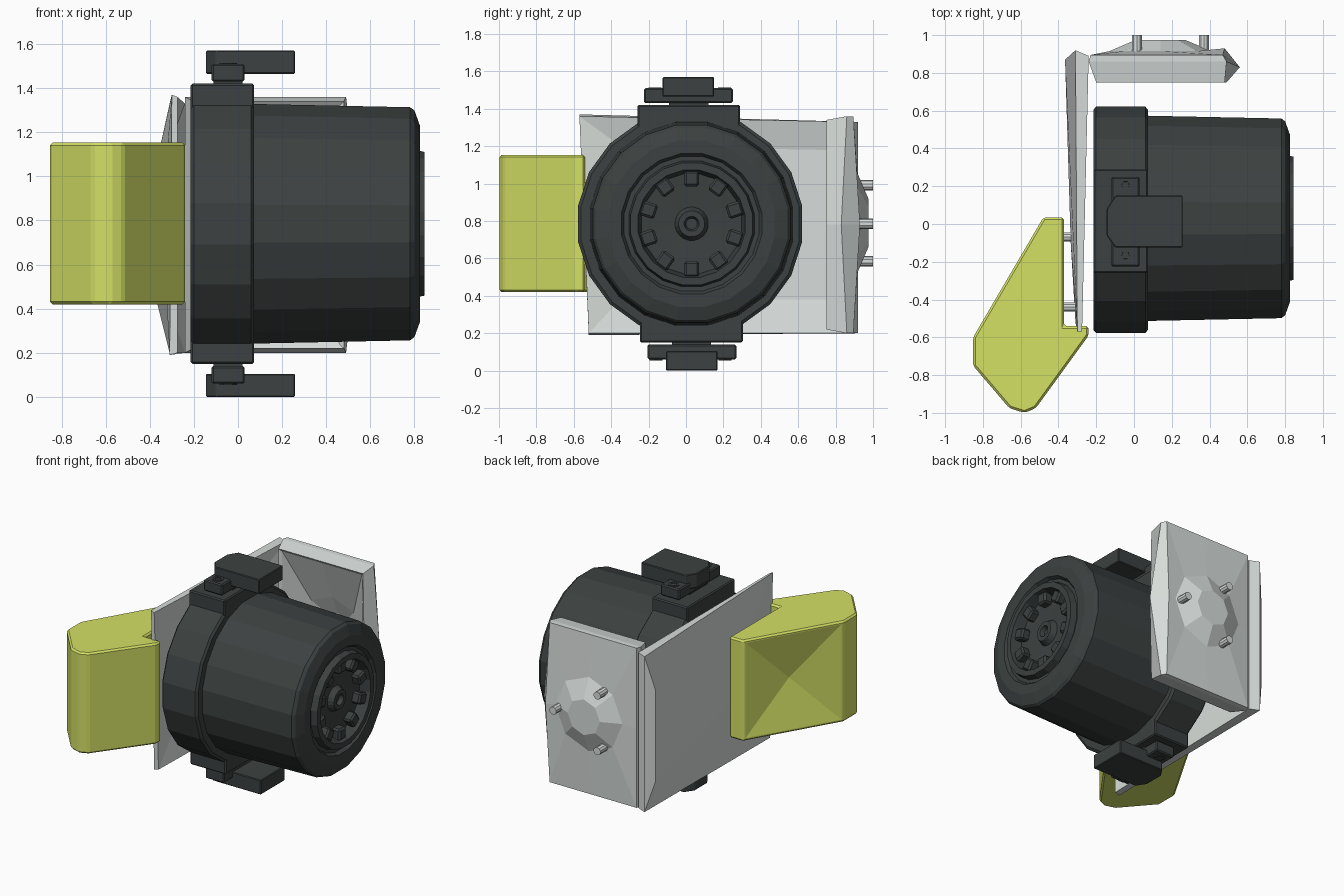
import bpy, bmesh
from math import sin, cos, pi
from mathutils import Vector, Matrix

if "Cube" in bpy.data.objects:
    bpy.data.objects.remove(bpy.data.objects["Cube"])

CY, CZ = 0.022, 0.785          # motor axis (runs along x)


def material(name, rgb):
    m = bpy.data.materials.new(name)
    m.diffuse_color = (*rgb, 1)
    m.use_nodes = True
    m.node_tree.nodes["Principled BSDF"].inputs["Base Color"].default_value = m.diffuse_color
    return m


DARK = material("dark_metal", (0.045, 0.053, 0.052))
LIGHT = material("light_metal", (0.68, 0.72, 0.70))
LIME = material("lime_paint", (0.66, 0.75, 0.13))


def finish(name, bm, mat, bevel=0):
    bmesh.ops.recalc_face_normals(bm, faces=bm.faces)
    me = bpy.data.meshes.new(name)
    bm.to_mesh(me)
    bm.free()
    ob = bpy.data.objects.new(name, me)
    bpy.context.collection.objects.link(ob)
    me.materials.append(mat)
    if bevel:
        b = ob.modifiers.new("bevel", 'BEVEL')
        b.width, b.segments = bevel, 1
    return ob


def loft(name, rings, mat, bevel=0):
    """Skin equal-length rings of points and cap both ends."""
    bm = bmesh.new()
    vs = [[bm.verts.new(p) for p in r] for r in rings]
    n = len(rings[0])
    for a, b in zip(vs, vs[1:]):
        for i in range(n):
            j = (i + 1) % n
            bm.faces.new((a[i], a[j], b[j], b[i]))
    bm.faces.new(vs[0])
    bm.faces.new(vs[-1])
    return finish(name, bm, mat, bevel)


def prism(name, pts, z0, z1, mat, bevel=0):
    return loft(name, [[(x, y, z) for x, y in pts] for z in (z0, z1)], mat, bevel)


def box(name, x0, x1, y0, y1, z0, z1, mat, bevel=0):
    return prism(name, [(x0, y0), (x1, y0), (x1, y1), (x0, y1)], z0, z1, mat, bevel)


def turned(name, profile, sides, mat, cy=CY, cz=CZ):
    """Lathe an (x, radius) profile around an x-directed axis."""
    ang = [2 * pi * (i + 0.5) / sides for i in range(sides)]
    return loft(name, [[(x, cy + r * cos(a), cz + r * sin(a)) for a in ang]
                       for x, r in profile], mat)


# motor housing with recessed end
turned("motor_body", [(0.0, 0.545), (0.07, 0.55), (0.78, 0.535), (0.80, 0.52), (0.825, 0.45),
                      (0.825, 0.38), (0.80, 0.365), (0.80, 0.34), (0.845, 0.33), (0.845, 0.29),
                      (0.77, 0.27), (0.76, 0.09), (0.80, 0.07), (0.80, 0.04), (0.77, 0.03)],
       20, DARK, CY + 0.008, CZ)
for i in range(10):
    r = Matrix.Rotation(2 * pi * i / 10, 4, 'X')
    tooth = box(f"end_tooth_{i}", 0.755, 0.825, -0.04, 0.04, 0.20, 0.285, DARK, 0.012)
    tooth.data.transform(Matrix.Translation((0, CY + 0.008, CZ)) @ r)

# mounting flange
turned("flange", [(-0.215, 0.59), (-0.20, 0.607), (0.06, 0.607), (0.073, 0.59)], 20, DARK)

# clamps above and below, the lower one turned half a turn about the axis
for k, side in enumerate(("upper", "lower")):
    parts = [
        box(side + "_flange_pad", -0.215, 0.073, -0.26, 0.29, 1.22, 1.42, DARK, 0.008),
        box(side + "_clamp_stem", -0.11, 0.02, -0.09, 0.12, 1.40, 1.50, DARK),
        box(side + "_clamp_bar", -0.12, 0.03, -0.225, 0.25, 1.43, 1.51, DARK, 0.008),
        prism(side + "_clamp_block", [(-0.145, -0.06), (-0.10, -0.125), (0.258, -0.125),
              (0.258, 0.15), (-0.10, 0.15), (-0.145, 0.08)], 1.465, 1.57, DARK, 0.005),
    ]
    for s in (-1, 1):
        ring = [(cos(i * pi / 3), sin(i * pi / 3)) for i in range(6)]
        y = 0.02 + s * 0.185
        parts.append(loft(f"{side}_clamp_bolt_{s}",
                          [[(-0.045 + r * c, y + r * d, z) for c, d in ring] for r, z in
                           ((0.04, 1.49), (0.04, 1.515), (0.022, 1.515), (0.018, 1.48))], DARK))
    if k:
        turn = (Matrix.Translation((0, CY, CZ)) @ Matrix.Rotation(pi, 4, 'X')
                @ Matrix.Translation((0, -CY, -CZ)))
        for p in parts:
            p.data.transform(turn)

# faceted side plate between motor and lime block, shallow dish on the motor side
loft("side_plate", [
    [(-0.288, -0.35, 1.2), (-0.30, 0.75, 1.18), (-0.30, 0.75, 0.38), (-0.288, -0.35, 0.38)],
    [(-0.275, -0.57, 1.36), (-0.24, 0.89, 1.33), (-0.24, 0.89, 0.20), (-0.275, -0.52, 0.20)],
    [(-0.30, -0.57, 1.37), (-0.31, 0.92, 1.33), (-0.31, 0.92, 0.20), (-0.31, -0.52, 0.19)],
    [(-0.335, -0.1, 0.95), (-0.365, 0.87, 1.08), (-0.365, 0.87, 0.42), (-0.335, -0.1, 0.65)],
], LIGHT)


# dished rear plate with raised hub
def frame(x0, x1, z0, z1, y, xm, ym):
    xc, zc = (x0 + x1) / 2, 0.78
    return [(x0, y, z0), (xc, y, z0), (x1, y, z0), (xm, ym, zc),
            (x1, y, z1), (xc, y, z1), (x0, y, z1), (x0, y, zc)]


def hub(r, y):
    return [(0.14 + r * cos(a), y, 0.79 + r * sin(a))
            for a in [pi * (1.25 + 0.25 * i) for i in range(8)]]


loft("rear_plate", [hub(0.10, 0.945), hub(0.24, 0.885),
                    frame(-0.18, 0.46, 0.24, 1.32, 0.765, 0.47, 0.765),
                    frame(-0.20, 0.48, 0.22, 1.34, 0.75, 0.49, 0.75),
                    frame(-0.24, 0.49, 0.20, 1.36, 0.86, 0.56, 0.83),
                    frame(-0.23, 0.47, 0.20, 1.36, 0.895, 0.48, 0.93),
                    hub(0.27, 0.915), hub(0.13, 0.975)], LIGHT)


# pegs
def peg(name, a, b, r):
    a, b = Vector(a), Vector(b)
    bm = bmesh.new()
    m = Matrix.Translation((a + b) / 2) @ (b - a).to_track_quat('Z', 'Y').to_matrix().to_4x4()
    bmesh.ops.create_cone(bm, cap_ends=True, segments=10, radius1=r, radius2=r,
                          depth=(b - a).length, matrix=m)
    finish(name, bm, LIGHT)


for i, (x, z) in enumerate([(0.015, 0.99), (0.015, 0.585), (0.37, 0.785)]):
    peg(f"rear_peg_{i}", (x, 0.90, z), (x, 1.0, z), 0.028)
for i, (y, z) in enumerate([(-0.07, 1.0), (-0.07, 0.58), (-0.44, 1.0), (-0.44, 0.58)]):
    peg(f"side_peg_{i}", (-0.40, y, z), (-0.30, y, z), 0.025)

# lime counterweight block with shallow dished outer face
outline = [(-0.48, 0.035), (-0.37, 0.035), (-0.37, -0.54), (-0.24, -0.54), (-0.24, -0.59),
           (-0.52, -0.975), (-0.58, -1.0), (-0.66, -0.975), (-0.852, -0.75), (-0.852, -0.60)]
block = prism("lime_block", outline, 0.42, 1.153, LIME, 0.012)
bm = bmesh.new()
bm.from_mesh(block.data)
big = min((f for f in bm.faces if len(f.verts) == 4),
          key=lambda f: (f.calc_center_median() - Vector((-0.665, -0.285, 0.79))).length)
bmesh.ops.inset_individual(bm, faces=[big], thickness=0.03)
n = big.normal.copy()
poked = bmesh.ops.poke(bm, faces=[big])
for v in poked["verts"]:
    v.co -= n * 0.07
bm.to_mesh(block.data)
bm.free()
